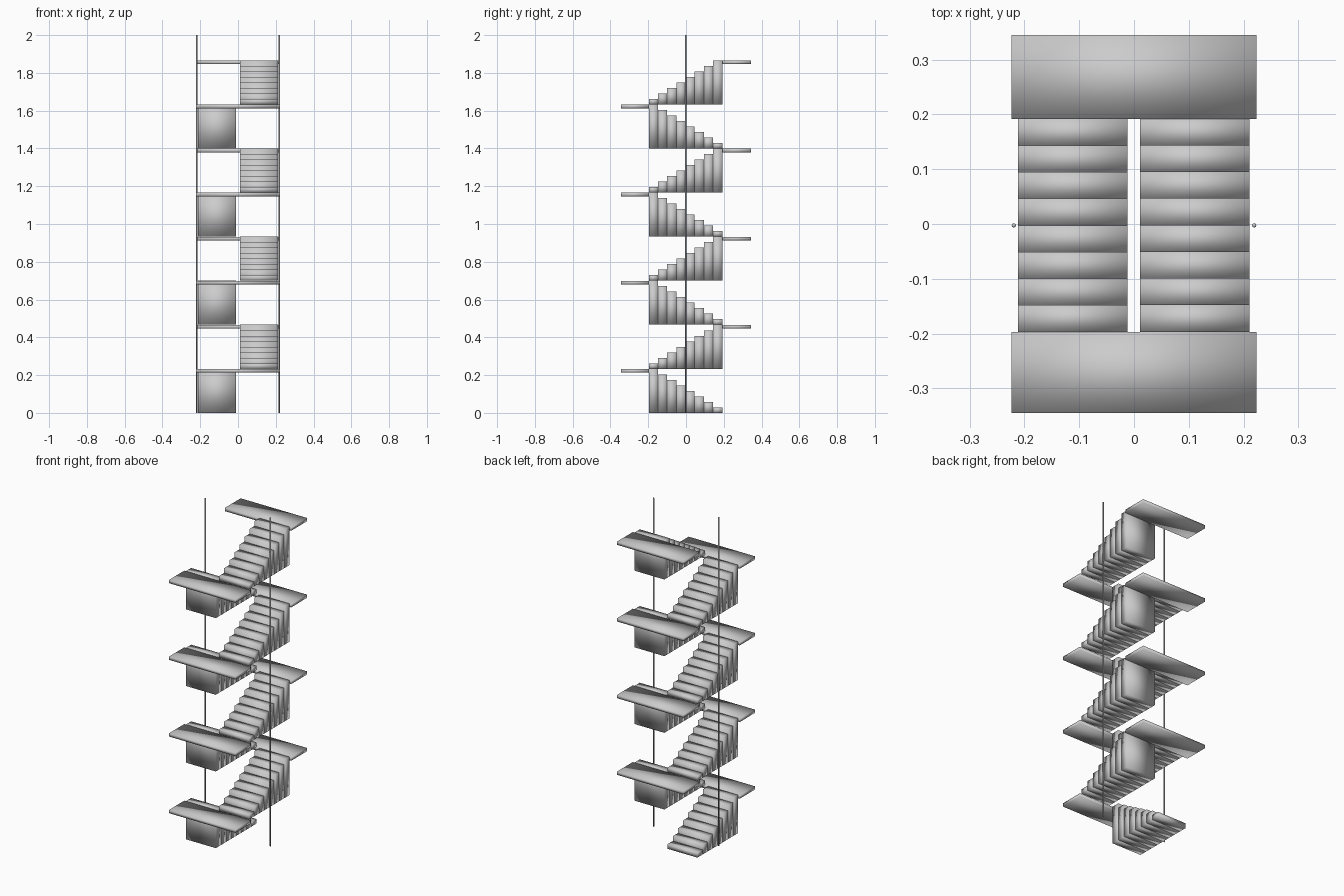
import bpy, bmesh
from mathutils import Matrix, Vector

if "Cube" in bpy.data.objects:
    bpy.data.objects.remove(bpy.data.objects["Cube"])

FLIGHTS, STEPS = 8, 8
RISE = 1.8666 / FLIGHTS
STEP_RISE = RISE / STEPS
Y_FRONT, Y_BACK = -0.197, 0.192
TREAD = (Y_BACK - Y_FRONT) / STEPS


def add_box(bm, lo, hi):
    lo, hi = Vector(lo), Vector(hi)
    m = Matrix.Translation((lo + hi) / 2) @ Matrix.Diagonal((*(hi - lo), 1))
    bmesh.ops.create_cube(bm, size=1, matrix=m)


def finish(name, bm):
    # The whole model is smooth shaded, giving soft gradients across each block
    for face in bm.faces:
        face.smooth = True
    mesh = bpy.data.meshes.new(name)
    bm.to_mesh(mesh)
    bm.free()
    bpy.context.collection.objects.link(bpy.data.objects.new(name, mesh))


def make_boxes(name, boxes):
    bm = bmesh.new()
    for lo, hi in boxes:
        add_box(bm, lo, hi)
    finish(name, bm)


for f in range(FLIGHTS):
    base, top = f * RISE, (f + 1) * RISE
    to_front = f % 2 == 0
    x0, x1 = (-0.2115, -0.0115) if to_front else (0.011, 0.211)

    # Flight: solid step blocks standing on the flight's base level
    steps = []
    for s in range(STEPS):
        y = Y_BACK - (s + 1) * TREAD if to_front else Y_FRONT + s * TREAD
        steps.append(((x0, y, base), (x1, y + TREAD, base + (s + 1) * STEP_RISE)))
    make_boxes(f"stair_flight_{f + 1}", steps)

    # Landing at the head of the flight
    ya, yb = (-0.345, Y_FRONT) if to_front else (Y_BACK, 0.345)
    make_boxes(f"landing_{f + 1}",
               [((-0.2235, ya, top - 0.0205), (0.2235, yb, top - 0.001))])

# Thin full-height round posts on both sides
for side, x in (("left", -0.2195), ("right", 0.2195)):
    bm = bmesh.new()
    bmesh.ops.create_cone(bm, cap_ends=True, segments=8, radius1=0.004, radius2=0.004,
                          depth=2, matrix=Matrix.Translation((x, -0.0025, 1)))
    finish(f"{side}_post", bm)
